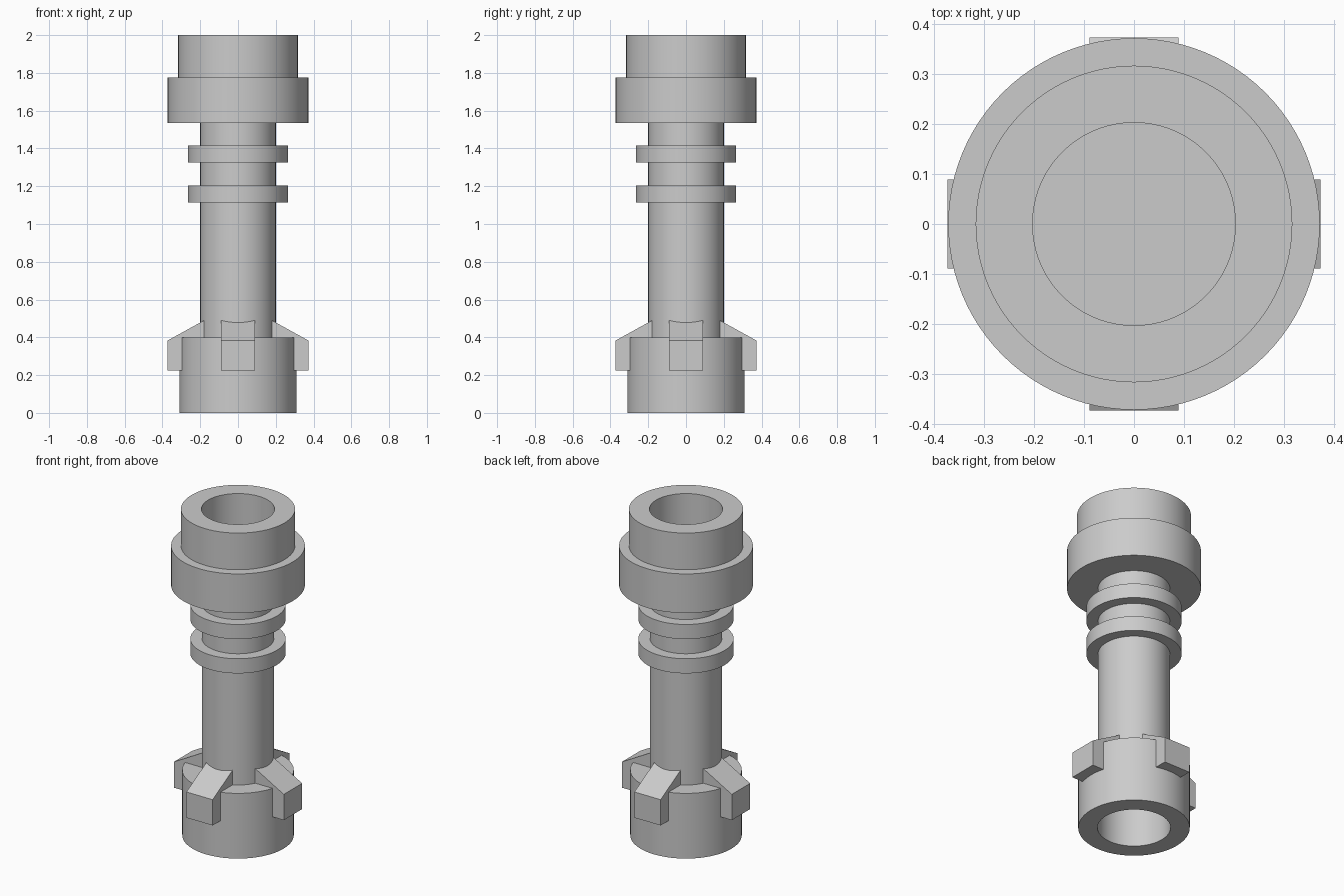
import bpy, bmesh, math
from mathutils import Matrix

cube = bpy.data.objects.get("Cube")
if cube:
    bpy.data.objects.remove(cube, do_unlink=True)

GREY = (0.6, 0.6, 0.6, 1.0)
mat = bpy.data.materials.new("plain grey")
mat.use_nodes = True
mat.diffuse_color = GREY
mat.node_tree.nodes["Principled BSDF"].inputs["Base Color"].default_value = GREY


def finish(name, bm):
    bmesh.ops.recalc_face_normals(bm, faces=bm.faces)
    mesh = bpy.data.meshes.new(name)
    bm.to_mesh(mesh)
    bm.free()
    mesh.materials.append(mat)
    obj = bpy.data.objects.new(name, mesh)
    bpy.context.collection.objects.link(obj)
    return obj


def lathe(name, profile, steps=96):
    bm = bmesh.new()
    verts = [bm.verts.new((r, 0, z)) for r, z in profile]
    edges = [bm.edges.new(pair) for pair in zip(verts, verts[1:])]
    bmesh.ops.spin(bm, geom=verts + edges, cent=(0, 0, 0), axis=(0, 0, 1),
                   angle=math.tau, steps=steps)
    bmesh.ops.remove_doubles(bm, verts=bm.verts, dist=0.0001)
    obj = finish(name, bm)
    bpy.ops.object.select_all(action='DESELECT')
    obj.select_set(True)
    bpy.context.view_layer.objects.active = obj
    bpy.ops.object.shade_smooth_by_angle(angle=math.radians(30))
    return obj


# Stepped hilt with a blind socket at each end
ROD, BORE, BASE, RING, COLLAR, CAP = 0.2, 0.203, 0.31, 0.265, 0.372, 0.317
profile = [(0, 0.36), (BORE, 0.36), (BORE, 0), (BASE, 0), (BASE, 0.4), (ROD, 0.4)]
for low, high in ((1.115, 1.205), (1.325, 1.415)):
    profile += [(ROD, low), (RING, low), (RING, high), (ROD, high)]
profile += [(ROD, 1.535), (COLLAR, 1.535), (COLLAR, 1.775), (CAP, 1.775),
            (CAP, 2), (BORE, 2), (BORE, 1.58), (0, 1.58)]
lathe("hilt_body", profile)

# Four sloped lugs around the base
LUG = [(0.373, 0.225), (0.373, 0.383), (0.17, 0.495), (0.17, 0.39),
       (0.29, 0.39), (0.29, 0.225)]
for i, side in enumerate(("left", "back", "right", "front")):
    bm = bmesh.new()
    face = bm.faces.new([bm.verts.new((x, -0.089, z)) for x, z in LUG])
    extruded = bmesh.ops.extrude_face_region(bm, geom=[face])["geom"]
    moved = [v for v in extruded if isinstance(v, bmesh.types.BMVert)]
    bmesh.ops.translate(bm, vec=(0, 0.178, 0), verts=moved)
    bm.transform(Matrix.Rotation(i * math.pi / 2, 4, 'Z'))
    finish(side + "_lug", bm)
